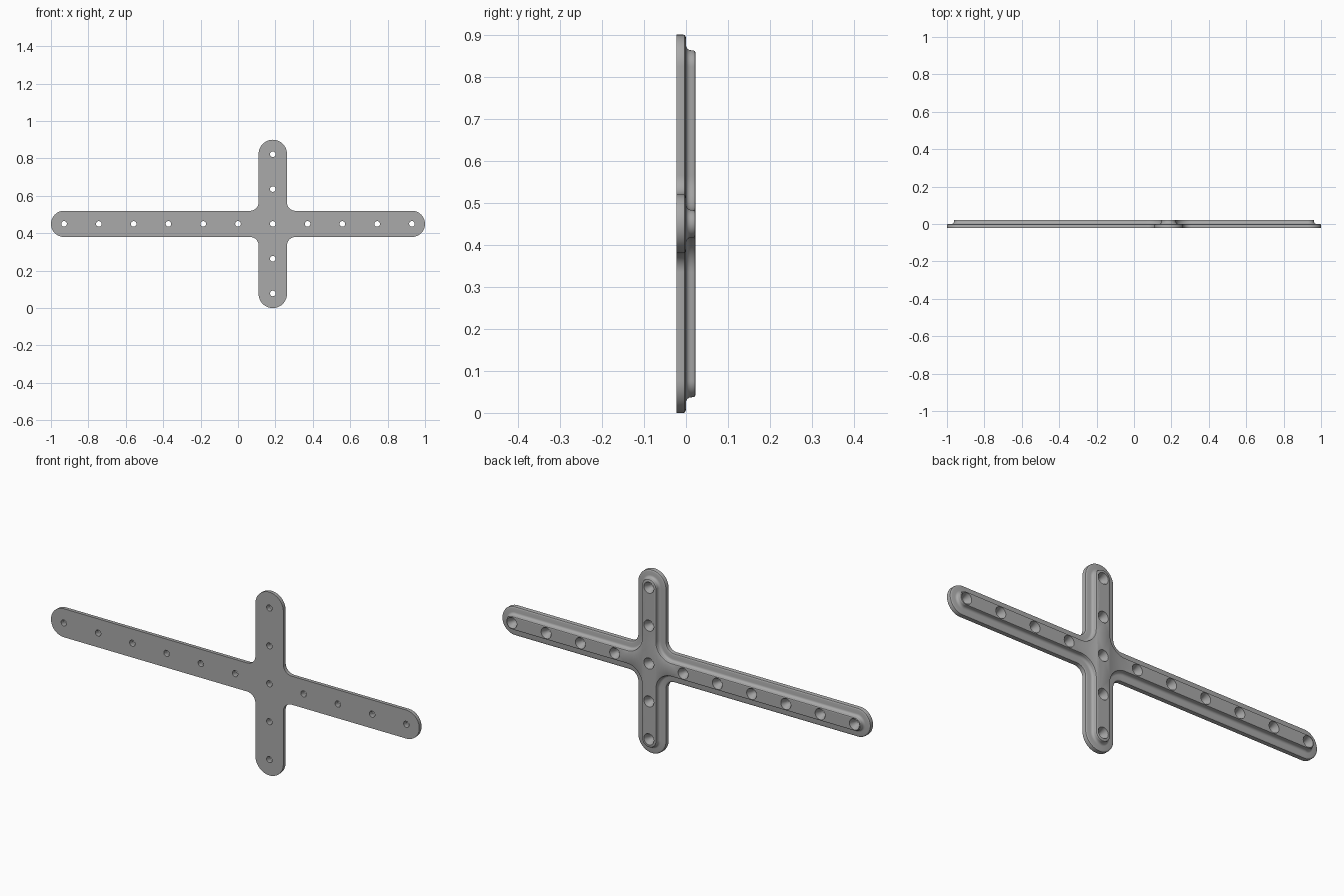
import bpy, bmesh, math
from mathutils import Matrix, Vector

if "Cube" in bpy.data.objects:
    bpy.data.objects.remove(bpy.data.objects["Cube"], do_unlink=True)

CX, CZ = 0.186, 0.45          # crossing of the two arms
HALF_H, HALF_V = 0.07, 0.076  # half widths of the arms
FILLET = 0.045                # inner corner radius
FRONT, BACK = -0.0225, 0.0225
PITCH = 0.186                 # hole spacing

steel = bpy.data.materials.new("grey_steel")
steel.use_nodes = True
grey = (0.4, 0.4, 0.4, 1)
steel.diffuse_color = grey
steel.node_tree.nodes["Principled BSDF"].inputs["Base Color"].default_value = grey


def arc(cx, cz, r, start, sweep, n):
    return [(cx + r * math.cos(math.radians(start + sweep * i / n)),
             cz + r * math.sin(math.radians(start + sweep * i / n))) for i in range(n + 1)]


def outline(inset):
    """Cross outline with round ends, moved inwards by inset."""
    h, v, f = HALF_H - inset, HALF_V - inset, FILLET + inset
    fx, fz = HALF_V + FILLET, HALF_H + FILLET
    ends = [(1 - HALF_H, CZ, h), (CX, 0.9 - HALF_V, v),
            (-1 + HALF_H, CZ, h), (CX, HALF_V, v)]
    corners = [(1, 1), (-1, 1), (-1, -1), (1, -1)]
    pts = []
    for i, ((ex, ez, r), (sx, sz)) in enumerate(zip(ends, corners)):
        pts += arc(ex, ez, r, i * 90 - 90, 180, 24)
        pts += arc(CX + sx * fx, CZ + sz * fz, f, i * 90 + 270, -90, 12)
    return pts


# Stepped edge: thin base plate, cove, raised rib (inset, y)
profile = [(0, FRONT), (0, -0.006), (0.001, -0.003), (0.004, -0.001), (0.008, 0), (0.025, 0)]
profile += [(0.025 + 0.012 * math.sin(a), 0.012 - 0.012 * math.cos(a))
            for a in (math.pi / 8 * k for k in range(1, 5))]
profile += [(0.0375, 0.018), (0.039, 0.021), (0.042, BACK)]

bm = bmesh.new()
rings = [[bm.verts.new((x, y, z)) for x, z in outline(d)] for d, y in profile]
for a, b in zip(rings, rings[1:]):
    for i in range(len(a)):
        j = (i + 1) % len(a)
        bm.faces.new((a[i], a[j], b[j], b[i]))
bm.faces.new(rings[0])
bm.faces.new(rings[-1])
bmesh.ops.recalc_face_normals(bm, faces=bm.faces)
mesh = bpy.data.meshes.new("cross_plate")
bm.to_mesh(mesh)
bm.free()
plate = bpy.data.objects.new("cross_plate", mesh)
bpy.context.collection.objects.link(plate)
mesh.materials.append(steel)

# Countersunk screw holes along both arms
holes = [(PITCH * i, CZ) for i in range(-5, 6)]
holes += [(CX, CZ + PITCH * i) for i in (-2, -1, 1, 2)]
section = [(0.015, FRONT - 0.02), (0.015, -0.002), (0.027, 0.019), (0.027, BACK + 0.02)]
bm = bmesh.new()
for hx, hz in holes:
    loops = [[bm.verts.new((x, y, z)) for x, z in arc(hx, hz, r, 0, 360, 32)[:-1]]
             for r, y in section]
    for a, b in zip(loops, loops[1:]):
        for i in range(32):
            j = (i + 1) % 32
            bm.faces.new((a[i], a[j], b[j], b[i]))
    bm.faces.new(loops[0])
    bm.faces.new(loops[-1])
bmesh.ops.recalc_face_normals(bm, faces=bm.faces)
cut_mesh = bpy.data.meshes.new("hole_cutter")
bm.to_mesh(cut_mesh)
bm.free()
cut_mesh.materials.append(steel)
cutter = bpy.data.objects.new("hole_cutter", cut_mesh)
bpy.context.collection.objects.link(cutter)

mod = plate.modifiers.new("screw_holes", "BOOLEAN")
mod.operation = "DIFFERENCE"
mod.solver = "EXACT"
mod.object = cutter
bpy.context.view_layer.objects.active = plate
plate.select_set(True)
bpy.ops.object.modifier_apply(modifier=mod.name)
bpy.data.objects.remove(cutter, do_unlink=True)

bpy.ops.object.select_all(action="DESELECT")
plate.select_set(True)
bpy.ops.object.shade_smooth_by_angle(angle=math.radians(35))
